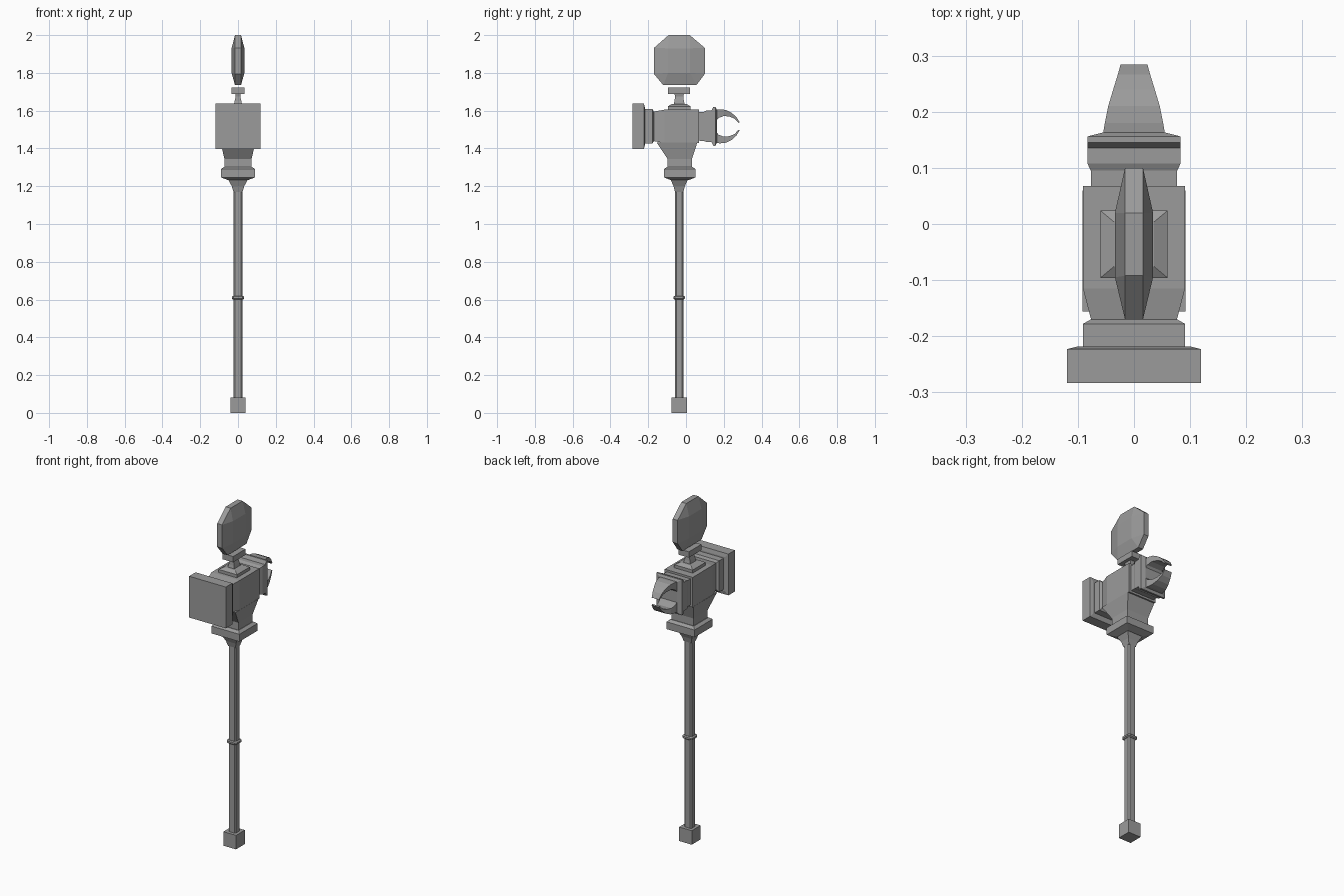
import bpy, bmesh

cube = bpy.data.objects.get("Cube")
if cube:
    bpy.data.objects.remove(cube, do_unlink=True)

GREY = (0.33, 0.33, 0.33, 1)
steel = bpy.data.materials.new("grey steel")
steel.diffuse_color = GREY
steel.use_nodes = True
steel.node_tree.nodes["Principled BSDF"].inputs["Base Color"].default_value = GREY

CY = -0.036   # shaft axis in y
CZ = 1.517    # striking axis in z


def finish(name, bm):
    bmesh.ops.recalc_face_normals(bm, faces=bm.faces)
    mesh = bpy.data.meshes.new(name)
    bm.to_mesh(mesh)
    bm.free()
    mesh.materials.append(steel)
    obj = bpy.data.objects.new(name, mesh)
    bpy.context.collection.objects.link(obj)
    return obj


def skin(name, rings):
    """Join equal-sized rings of points into a closed solid."""
    bm = bmesh.new()
    loops = [[bm.verts.new(p) for p in ring] for ring in rings]
    n = len(loops[0])
    for a, b in zip(loops, loops[1:]):
        for i in range(n):
            j = (i + 1) % n
            bm.faces.new((a[i], a[j], b[j], b[i]))
    bm.faces.new(loops[0])
    bm.faces.new(loops[-1])
    return finish(name, bm)


def outline(hu, hv, cut=0):
    """Rectangle, with corners cut off when asked."""
    if not cut:
        return [(-hu, -hv), (hu, -hv), (hu, hv), (-hu, hv)]
    u, v = hu - cut, hv - cut
    return [(-u, -hv), (u, -hv), (hu, -v), (hu, v),
            (u, hv), (-u, hv), (-hu, v), (-hu, -v)]


def upright(name, sections, cut=0, cy=CY):
    """Stack of (z, half x, half y) sections."""
    skin(name, [[(u, cy + v, z) for u, v in outline(hx, hy, cut)]
                for z, hx, hy in sections])


def lengthwise(name, sections):
    """Run of (y, half x, half z) sections along the striking axis."""
    skin(name, [[(u, y, CZ + v) for u, v in outline(hx, hz)]
                for y, hx, hz in sections])


# Handle
upright("pommel", [(0, 0.041, 0.041), (0.082, 0.041, 0.041)])
upright("shaft", [(0.08, 0.024, 0.022), (1.18, 0.024, 0.022)], cut=0.007)
upright("grip_ring", [(0.6, 0.026, 0.025), (0.605, 0.033, 0.03),
                      (0.615, 0.033, 0.03), (0.62, 0.026, 0.025)], cut=0.009)
upright("shaft_flare", [(1.17, 0.024, 0.022), (1.2, 0.033, 0.03),
                        (1.236, 0.052, 0.046)])
upright("collar", [(1.232, 0.052, 0.046), (1.247, 0.091, 0.084),
                   (1.29, 0.091, 0.084), (1.302, 0.075, 0.068)], cy=-0.033)

# Head
upright("neck", [(1.295, 0.072, 0.065), (1.345, 0.072, 0.065)], cy=-0.033)
skin("neck_flare", [
    [(u, -0.033 + v, 1.345) for u, v in outline(0.072, 0.065)],
    [(u, -0.048 + v, 1.432) for u, v in outline(0.092, 0.108)]])
lengthwise("head_body", [(-0.172, 0.076, 0.078), (-0.115, 0.091, 0.088),
                         (0.068, 0.091, 0.088)])
lengthwise("inner_plate", [(-0.17, 0.077, 0.078), (-0.178, 0.091, 0.092),
                           (-0.222, 0.091, 0.092)])
lengthwise("striking_face", [(-0.218, 0.1, 0.1), (-0.223, 0.119, 0.121),
                             (-0.283, 0.119, 0.121)])
lengthwise("rear_socket", [(0.066, 0.077, 0.076), (0.095, 0.077, 0.077),
                           (0.108, 0.083, 0.083), (0.135, 0.083, 0.083),
                           (0.145, 0.083, 0.103), (0.156, 0.083, 0.103),
                           (0.163, 0.056, 0.088)])

# Claws: (outer y, outer height, inner y, inner height, half width)
CLAW = [(0.155, 0.088, 0.155, 0.022, 0.056), (0.18, 0.09, 0.172, 0.044, 0.052),
        (0.21, 0.087, 0.2, 0.055, 0.046), (0.24, 0.073, 0.23, 0.052, 0.037),
        (0.266, 0.05, 0.258, 0.04, 0.029), (0.284, 0.022, 0.278, 0.018, 0.024)]
for side, name in ((1, "upper_claw"), (-1, "lower_claw")):
    skin(name, [[(-w, oy, CZ + side * oz), (w, oy, CZ + side * oz),
                 (w, iy, CZ + side * iz), (-w, iy, CZ + side * iz)]
                for oy, oz, iy, iz, w in CLAW])

# Crown mount
upright("crown_base", [(1.6, 0.06, 0.06), (1.623, 0.06, 0.06),
                       (1.635, 0.036, 0.04)])
upright("crown_stem", [(1.63, 0.022, 0.03), (1.65, 0.018, 0.025),
                       (1.675, 0.012, 0.022), (1.692, 0.015, 0.025)])
upright("crown_plate", [(1.688, 0.034, 0.058), (1.722, 0.034, 0.058)])

# Floating octagonal blade: thin rim around a thicker rectangular middle
RIM = [(-0.092, 2), (0.02, 2), (0.1, 1.932), (0.1, 1.795),
       (0.055, 1.735), (-0.12, 1.735), (-0.17, 1.795), (-0.17, 1.932)]
MIDDLE = [(-0.095, 1.93), (0.02, 1.93), (0.02, 1.8), (-0.095, 1.8)]
bm = bmesh.new()
for points, half in ((RIM, 0.016), (MIDDLE, 0.034)):
    for y, z in points:
        for x in (-half, half):
            bm.verts.new((x, y, z))
bmesh.ops.convex_hull(bm, input=bm.verts)
bmesh.ops.dissolve_limit(bm, angle_limit=0.02, verts=bm.verts, edges=bm.edges)
finish("crown_blade", bm)
